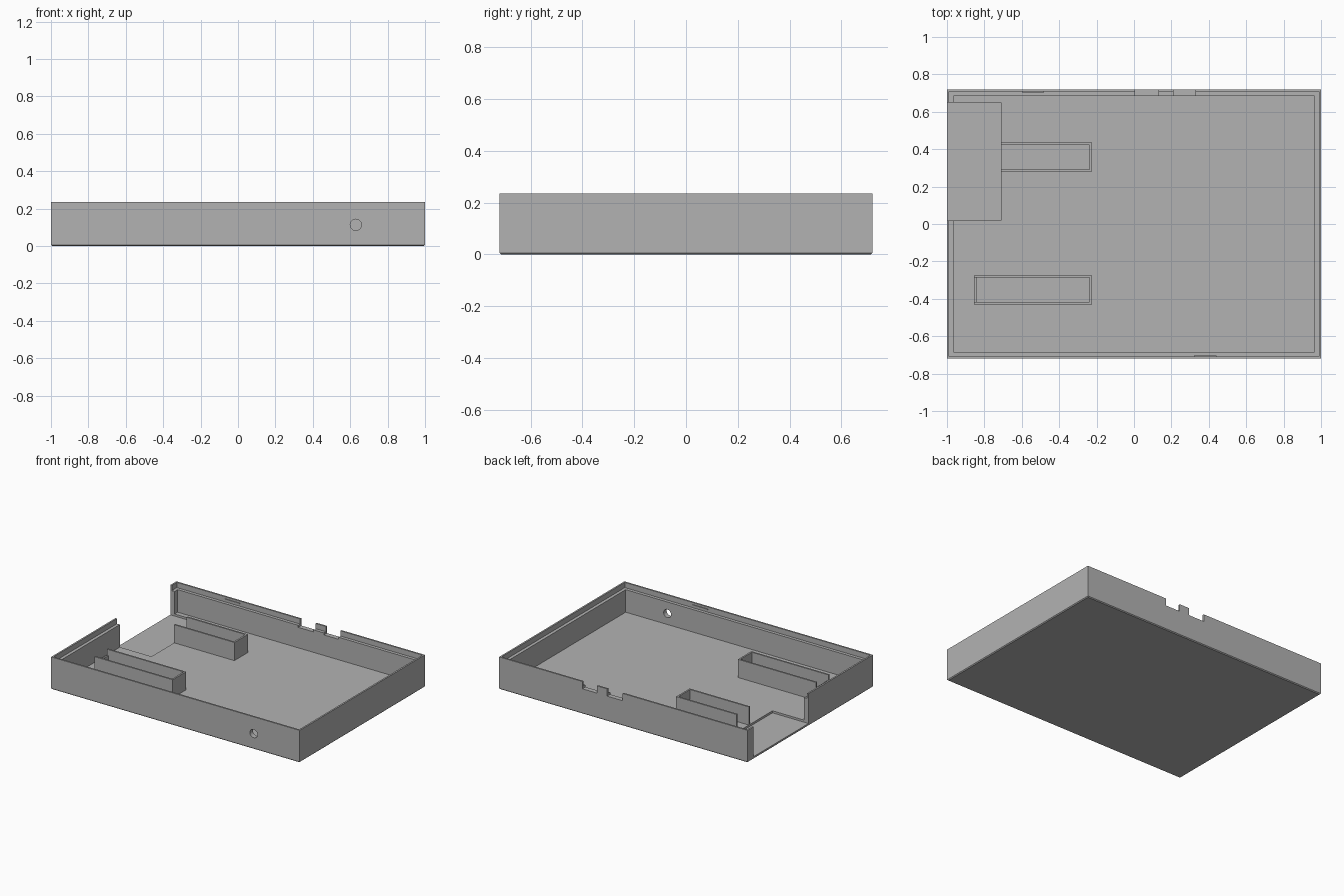
import bpy, bmesh, math

if "Cube" in bpy.data.objects:
    bpy.data.objects.remove(bpy.data.objects["Cube"])

HX, HY, TOP, FLOOR = 1.0, 0.72, 0.235, 0.033
LIP, WALL, LEDGE = 0.012, 0.035, 0.197

grey = bpy.data.materials.new("grey_plastic")
grey.use_nodes = True
colour = (0.45, 0.45, 0.45, 1)
grey.diffuse_color = colour
grey.node_tree.nodes["Principled BSDF"].inputs["Base Color"].default_value = colour


def finish(bm, name):
    bmesh.ops.recalc_face_normals(bm, faces=bm.faces)
    mesh = bpy.data.meshes.new(name)
    bm.to_mesh(mesh)
    bm.free()
    mesh.materials.append(grey)
    obj = bpy.data.objects.new(name, mesh)
    bpy.context.collection.objects.link(obj)
    return obj


def box(name, x, y, z):
    bm = bmesh.new()
    bmesh.ops.create_cube(bm, size=1)
    for v in bm.verts:
        v.co = [a + (c + 0.5) * (b - a) for c, (a, b) in zip(v.co, (x, y, z))]
    return finish(bm, name)


def prism(name, outline, z0, z1):
    bm = bmesh.new()
    face = bm.faces.new([bm.verts.new((x, y, z0)) for x, y in outline])
    top = bmesh.ops.extrude_face_region(bm, geom=[face])["geom"]
    for v in top:
        if isinstance(v, bmesh.types.BMVert):
            v.co.z = z1
    return finish(bm, name)


def cut(target, cutter):
    cutter.hide_render = True
    mod = target.modifiers.new("cut", 'BOOLEAN')
    mod.operation, mod.solver, mod.object = 'DIFFERENCE', 'EXACT', cutter
    bpy.context.view_layer.objects.active = target
    bpy.ops.object.modifier_apply(modifier=mod.name)
    bpy.data.objects.remove(cutter)


# Tray shell: rectangular rings from the chamfered base up, over the lip and down to the floor
bm = bmesh.new()
rings = []
for inset, z in ((0.006, 0), (0, 0.006), (0, TOP), (LIP, TOP), (LIP, LEDGE), (WALL, LEDGE), (WALL, FLOOR)):
    x, y = HX - inset, HY - inset
    rings.append([bm.verts.new((sx * x, sy * y, z)) for sx, sy in ((-1, -1), (1, -1), (1, 1), (-1, 1))])
for a, b in zip(rings, rings[1:]):
    for i in range(4):
        j = (i + 1) % 4
        bm.faces.new((a[i], a[j], b[j], b[i]))
bm.faces.new(rings[0])
bm.faces.new(rings[-1])
tray = finish(bm, "tray")

# Side opening with its shallow floor recess
cut(tray, box("opening_cutter", (-1.2, -0.71), (0.02, 0.65), (0.018, 0.5)))

# Two notches in the back wall
for x in ((0.005, 0.13), (0.212, 0.33)):
    cut(tray, box("notch_cutter", x, (0.6, 0.8), (0.182, 0.5)))

# Round hole through the front wall
bpy.ops.mesh.primitive_cylinder_add(vertices=32, radius=0.03, depth=0.2,
                                    location=(0.63, -HY, 0.113), rotation=(math.pi / 2, 0, 0))
cut(tray, bpy.context.object)


# Open-topped holders: long walls joined at the right end
def holder(name, x0, x1, y0, y1, t=0.012):
    outline = [(x0, y0), (x1, y0), (x1, y1), (x0, y1),
               (x0, y1 - t), (x1 - t, y1 - t), (x1 - t, y0 + t), (x0, y0 + t)]
    return prism(name, outline, FLOOR - 0.004, 0.165)


holder("back_holder", -0.71, -0.225, 0.28, 0.435)
holder("front_holder", -0.855, -0.225, -0.43, -0.275)
box("front_holder_low_end", (-0.855, -0.843), (-0.418, -0.287), (FLOOR - 0.004, 0.12))

# Small snap ridges inside the lip
for name, x, side in (("back_snap", -0.54, 1), ("front_snap", 0.38, -1)):
    inner, outer = side * (HY - LIP - 0.005), side * (HY - LIP + 0.002)
    box(name, (x - 0.06, x + 0.06), (inner, outer), (0.213, 0.22))
